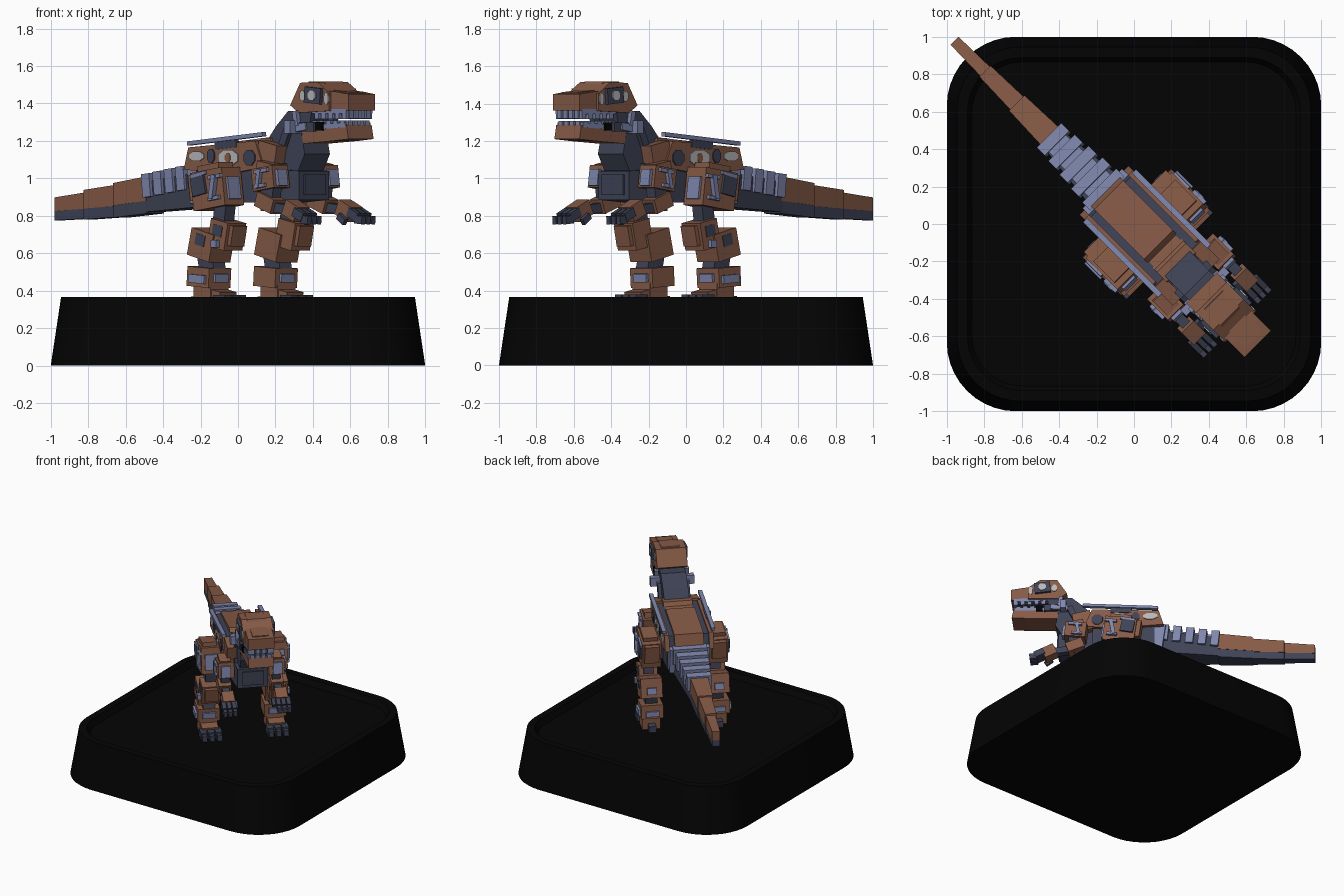
import bpy, bmesh, math
from mathutils import Matrix, Vector

if "Cube" in bpy.data.objects:
    bpy.data.objects.remove(bpy.data.objects["Cube"])


def mat(name, r, g, b):
    m = bpy.data.materials.new(name)
    m.diffuse_color = (r, g, b, 1)
    m.use_nodes = True
    m.node_tree.nodes["Principled BSDF"].inputs["Base Color"].default_value = m.diffuse_color
    return m


BROWN = mat("rust brown", 0.24, 0.103, 0.062)
DARK = mat("dark slate", 0.05, 0.056, 0.092)
STEEL = mat("steel blue", 0.21, 0.24, 0.41)
GREY = mat("pale grey", 0.48, 0.48, 0.50)
BLACK = mat("base black", 0.0012, 0.0012, 0.0012)

# The creature is built along +X (u forward, v left) and turned to stand diagonally
WORLD = Matrix.Translation((0.01, 0.01, 0)) @ Matrix.Rotation(math.radians(-45), 4, 'Z')
FLOOR = 0.322


def finish(name, bm, material, world=WORLD):
    bmesh.ops.recalc_face_normals(bm, faces=bm.faces)
    bm.transform(world)
    me = bpy.data.meshes.new(name)
    bm.to_mesh(me)
    bm.free()
    me.materials.append(material)
    ob = bpy.data.objects.new(name, me)
    bpy.context.collection.objects.link(ob)
    return ob


def box(name, m, u, v, z, tilt=0):
    """Box from (min, max) ranges, tilted nose-up about the lateral axis."""
    bm = bmesh.new()
    c = Vector([(a[0] + a[1]) / 2 for a in (u, v, z)])
    s = [abs(a[1] - a[0]) for a in (u, v, z)]
    M = Matrix.Translation(c) @ Matrix.Rotation(math.radians(-tilt), 4, 'Y') @ Matrix.Diagonal((*s, 1))
    bmesh.ops.create_cube(bm, size=1, matrix=M)
    return finish(name, bm, m)


def sides(name, m, u, v, z, tilt=0):
    """Mirrored pair of boxes; v is the distance from the middle."""
    for s, tag in ((1, "left"), (-1, "right")):
        box(f"{tag}_{name}", m, u, (s * v[0], s * v[1]), z, tilt)


def skin(name, m, rings, world=WORLD):
    bm = bmesh.new()
    vs = [[bm.verts.new(p) for p in r] for r in rings]
    n = len(vs[0])
    for a, b in zip(vs, vs[1:]):
        for i in range(n):
            bm.faces.new((a[i], a[(i + 1) % n], b[(i + 1) % n], b[i]))
    bm.faces.new(vs[0])
    bm.faces.new(vs[-1])
    return finish(name, bm, m, world)


def prism(name, m, profile, v0, v1):
    return skin(name, m, [[(u, v, z) for u, z in profile] for v in (v0, v1)])


def loft(name, m, secs):
    """Sections of (u, half width, low z, high z)."""
    return skin(name, m, [[(u, -w, a), (u, w, a), (u, w, b), (u, -w, b)] for u, w, a, b in secs])


def disc(name, m, u, v, z, ru, rz, n=8):
    """Thin many-sided badge on a side face."""
    prism(name, m, [(u + ru * math.cos((i + .5) * math.tau / n),
                     z + rz * math.sin((i + .5) * math.tau / n)) for i in range(n)], v - .004, v + .004)


# Plinth: rounded square with sloping sides and a shallow tray on top
def ring(h, r, z, k=10):
    pts = []
    for q in range(4):
        a0 = q * math.pi / 2
        cx = (h - r) * (1 if q in (0, 3) else -1)
        cy = (h - r) * (1 if q < 2 else -1)
        pts += [(cx + r * math.cos(a0 + i * math.pi / 2 / k),
                 cy + r * math.sin(a0 + i * math.pi / 2 / k), z) for i in range(k + 1)]
    return pts


base = skin("plinth", BLACK, [ring(1, .37, 0), ring(.945, .335, .366), ring(.89, .29, .366),
                              ring(.865, .27, FLOOR)], Matrix())
bpy.context.view_layer.objects.active = base
base.select_set(True)
bpy.ops.object.shade_smooth_by_angle(angle=math.radians(30))

# Tail: three armoured segments, brown above and dark below
for i, (u0, w0, a0, m0, b0, u1, w1, a1, m1, b1) in enumerate((
        (-1.37, .030, .775, .825, .898, -1.13, .036, .785, .838, .925),
        (-1.14, .042, .780, .838, .938, -.89, .050, .793, .852, .965),
        (-.90, .058, .790, .855, .975, -.64, .068, .812, .880, 1.01))):
    loft(f"tail_shell_{i}", BROWN, [(u0, w0, m0, b0), (u1, w1, m1, b1)])
    loft(f"tail_underside_{i}", DARK, [(u0, w0 * .96, a0, m0), (u1, w1 * .96, a1, m1)])

# Tail root: dark core carrying ribbed steel plates
loft("tail_root", DARK, [(-.65, .065, .82, .98), (-.15, .12, .85, 1.04)])
for i in range(5):
    u, w = -.62 + .095 * i, .092 + .009 * i
    box(f"tail_rib_{i}", STEEL, (u - .03, u + .03), (-w, w), (.90 + .012 * i, 1.025 + .013 * i), 6)
    box(f"tail_ridge_{i}", STEEL, (u + .02, u + .08), (-w * .7, w * .7), (.96 + .013 * i, 1.008 + .013 * i), 6)
sides("rump_plate", STEEL, (-.24, -.14), (.08, .15), (.87, 1.07), 8)
box("pelvis", DARK, (-.17, .30), (-.16, .16), (.87, 1.08))
box("belly", DARK, (.2, .45), (-.12, .12), (.90, 1.08))

# Body shell with the stepped back, flank panels and rails
prism("body_shell", BROWN, [(-.24, 1.04), (-.205, 1.165), (.17, 1.205), (.20, 1.175), (.25, 1.185),
                            (.27, 1.215), (.34, 1.215), (.38, 1.05)], -.11, .11)
for s, tag in ((1, "left"), (-1, "right")):
    prism(f"{tag}_flank", BROWN, [(-.24, 1.045), (-.205, 1.165), (.30, 1.20), (.36, 1.06), (.15, 1.03)],
          s * .15, s * .185)
    prism(f"{tag}_flank_seam", DARK, [(-.21, 1.05), (-.19, 1.15), (.34, 1.19), (.36, 1.06)], s * .10, s * .16)
    for u, z, r, h, m in ((-.14, 1.118, .06, .028, GREY), (-.03, 1.12, .03, .04, DARK),
                          (.10, 1.11, .08, .045, GREY), (.10, 1.11, .022, .028, BROWN),
                          (.26, 1.11, .045, .045, DARK)):
        disc(f"{tag}_flank_patch", m, u, s * (.188 if m != BROWN else .19), z, r, h)
sides("back_rail", STEEL, (-.20, .37), (.17, .20), (1.20, 1.222), 5)
sides("rail_post", DARK, (.0, .16), (.17, .19), (1.16, 1.205), 5)

# Neck and chest
prism("neck", DARK, [(.25, 1.04), (.29, 1.19), (.37, 1.28), (.46, 1.36), (.62, 1.36), (.56, 1.24),
                     (.585, 1.13), (.53, 1.03)], -.095, .095)
loft("chest", DARK, [(.34, .13, .87, 1.05), (.56, .115, .885, 1.04)])
box("chest_plate", DARK, (.55, .572), (-.08, .08), (.91, 1.02))
sides("collar", BROWN, (.30, .44), (.10, .175), (1.03, 1.19), -12)
sides("neck_piston", DARK, (.43, .475), (.09, .12), (1.16, 1.28), -25)

# Head: cranium, snout and hinged jaw
prism("cranium", BROWN, [(.495, 1.39), (.57, 1.51), (.70, 1.515), (.79, 1.455), (.79, 1.36), (.56, 1.35)], -.115, .115)
prism("crest", BROWN, [(.55, 1.46), (.59, 1.517), (.71, 1.517), (.75, 1.46)], -.07, .07)
prism("snout", BROWN, [(.72, 1.36), (.72, 1.47), (.83, 1.462), (.92, 1.45), (.92, 1.362)], -.10, .10)
box("nose_bridge", BROWN, (.73, .89), (-.06, .06), (1.435, 1.468), -5)
box("palate", DARK, (.58, .88), (-.08, .08), (1.335, 1.365))
prism("lower_jaw", BROWN, [(.57, 1.185), (.56, 1.26), (.90, 1.285), (.915, 1.21), (.80, 1.20)], -.095, .095)
box("tongue", DARK, (.58, .86), (-.07, .07), (1.26, 1.295), 3)
sides("upper_gum", STEEL, (.62, .90), (.08, .10), (1.345, 1.37))
sides("lower_gum", STEEL, (.60, .89), (.075, .097), (1.265, 1.29), 3)
for i in range(5):
    u = .66 + i * .052
    sides(f"upper_tooth_{i}", STEEL, (u, u + .032), (.078, .098), (1.318, 1.355))
    sides(f"lower_tooth_{i}", STEEL, (u - .02, u + .012), (.073, .093), (1.27, 1.308))
for i in range(4):
    v = -.08 + i * .043
    box(f"front_upper_tooth_{i}", STEEL, (.88, .908), (v, v + .03), (1.32, 1.368))
    box(f"front_lower_tooth_{i}", STEEL, (.872, .90), (v, v + .03), (1.27, 1.308))
sides("jaw_hinge", STEEL, (.49, .62), (.09, .125), (1.25, 1.29), 8)
sides("hinge_block", STEEL, (.50, .545), (.09, .165), (1.24, 1.31))
sides("hinge_rod", STEEL, (.53, .56), (.10, .13), (1.28, 1.36), 10)
sides("jaw_pivot", DARK, (.56, .67), (.09, .115), (1.25, 1.30))
sides("jaw_pivot_socket", BLACK, (.68, .73), (.09, .108), (1.255, 1.30))
sides("cheek", DARK, (.54, .64), (.07, .105), (1.29, 1.37), -10)
sides("eye_socket", DARK, (.62, .74), (.10, .135), (1.40, 1.485), -5)
for s, tag in ((1, "left"), (-1, "right")):
    disc(f"{tag}_eye", GREY, .68, s * .138, 1.443, .032, .03)
    disc(f"{tag}_brow_mark", GREY, .59, s * .117, 1.44, .022, .03)
    disc(f"{tag}_cheek_mark", GREY, .77, s * .117, 1.425, .018, .035)

# Arms: shoulder block, bracket, elbow, forearm and claws
sides("shoulder", BROWN, (.34, .50), (.13, .25), (.94, 1.06), 8)
sides("shoulder_cap", BROWN, (.36, .47), (.15, .235), (1.04, 1.085), -10)
sides("shoulder_bracket_bar", STEEL, (.39, .415), (.25, .272), (.95, 1.05), -10)
sides("shoulder_bracket_top", STEEL, (.37, .47), (.25, .268), (1.03, 1.05), 8)
sides("shoulder_bracket_low", STEEL, (.37, .45), (.25, .268), (.95, .97), 8)
sides("shoulder_front_plate", STEEL, (.50, .52), (.16, .23), (.96, 1.05), 8)
sides("upper_arm", DARK, (.38, .47), (.16, .225), (.85, .97), -8)
sides("elbow", BROWN, (.36, .49), (.15, .245), (.83, .91), -20)
sides("forearm", DARK, (.43, .60), (.17, .225), (.815, .865), -6)
sides("wrist", BROWN, (.57, .67), (.155, .245), (.785, .87), -25)
for i in range(3):
    v = .152 + i * .038
    sides(f"finger_{i}", DARK, (.655, .73), (v, v + .031), (.782, .83), -25)
    sides(f"claw_{i}", DARK, (.71, .768), (v, v + .028), (.757, .80), -5)
sides("thumb", DARK, (.60, .66), (.13, .155), (.765, .80), -35)

# Legs: hip, thigh, knee, calf, shin and foot
sides("hip_joint", DARK, (.0, .16), (.14, .22), (.88, 1.02))
sides("hip", BROWN, (-.04, .20), (.18, .325), (.84, 1.045), 8)
sides("hip_cap", BROWN, (-.01, .15), (.20, .31), (1.03, 1.075), 8)
sides("hip_rear_block", BROWN, (-.075, -.03), (.20, .31), (.88, 1.02), 8)
sides("hip_panel", DARK, (-.03, .07), (.32, .34), (.91, 1.01), 12)
sides("hip_panel_edge", STEEL, (-.04, .075), (.32, .338), (1.01, 1.03), 12)
sides("hip_bracket_bar", STEEL, (.12, .15), (.32, .352), (.89, 1.02), -10)
sides("hip_bracket_top", STEEL, (.10, .19), (.32, .345), (1.0, 1.02), 8)
sides("hip_bracket_low", STEEL, (.10, .18), (.32, .345), (.885, .905), 8)
sides("hip_front_plate", STEEL, (.20, .215), (.21, .30), (.89, 1.01), 8)
sides("thigh_link", DARK, (.09, .175), (.215, .29), (.72, .88), -8)
sides("knee", BROWN, (.09, .22), (.185, .325), (.625, .775), -12)
sides("knee_pad", BROWN, (.20, .245), (.20, .305), (.64, .75), -12)
sides("knee_patch", DARK, (.12, .19), (.318, .328), (.69, .75), -12)
sides("calf", BROWN, (-.05, .12), (.172, .335), (.57, .72), -14)
sides("calf_patch", DARK, (.0, .07), (.332, .338), (.64, .70), -14)
sides("calf_bolt", STEEL, (-.075, -.03), (.22, .29), (.62, .67), -14)
sides("knee_bolt", STEEL, (.13, .17), (.32, .35), (.63, .67))
sides("ankle", DARK, (-.02, .09), (.205, .295), (.50, .60), 12)
sides("shin", BROWN, (-.065, .10), (.168, .335), (.42, .525), -4)
sides("shin_plate", STEEL, (-.04, .08), (.335, .352), (.44, .485), -4)
sides("shin_front_plate", STEEL, (.10, .116), (.20, .30), (.445, .49), -4)
sides("shin_rear_plate", STEEL, (-.082, -.065), (.20, .30), (.445, .485), -4)
sides("foot", BROWN, (-.03, .10), (.185, .32), (FLOOR, .44))
sides("instep", BROWN, (.09, .16), (.19, .315), (.33, .40), -12)
sides("heel", DARK, (-.09, -.02), (.225, .28), (FLOOR, .37))
for i in range(3):
    v = .172 + i * .056
    sides(f"toe_{i}", DARK, (.13, .22), (v, v + .048), (FLOOR, .378))
    sides(f"toe_claw_{i}", DARK, (.21, .255), (v + .006, v + .042), (FLOOR, .365))
